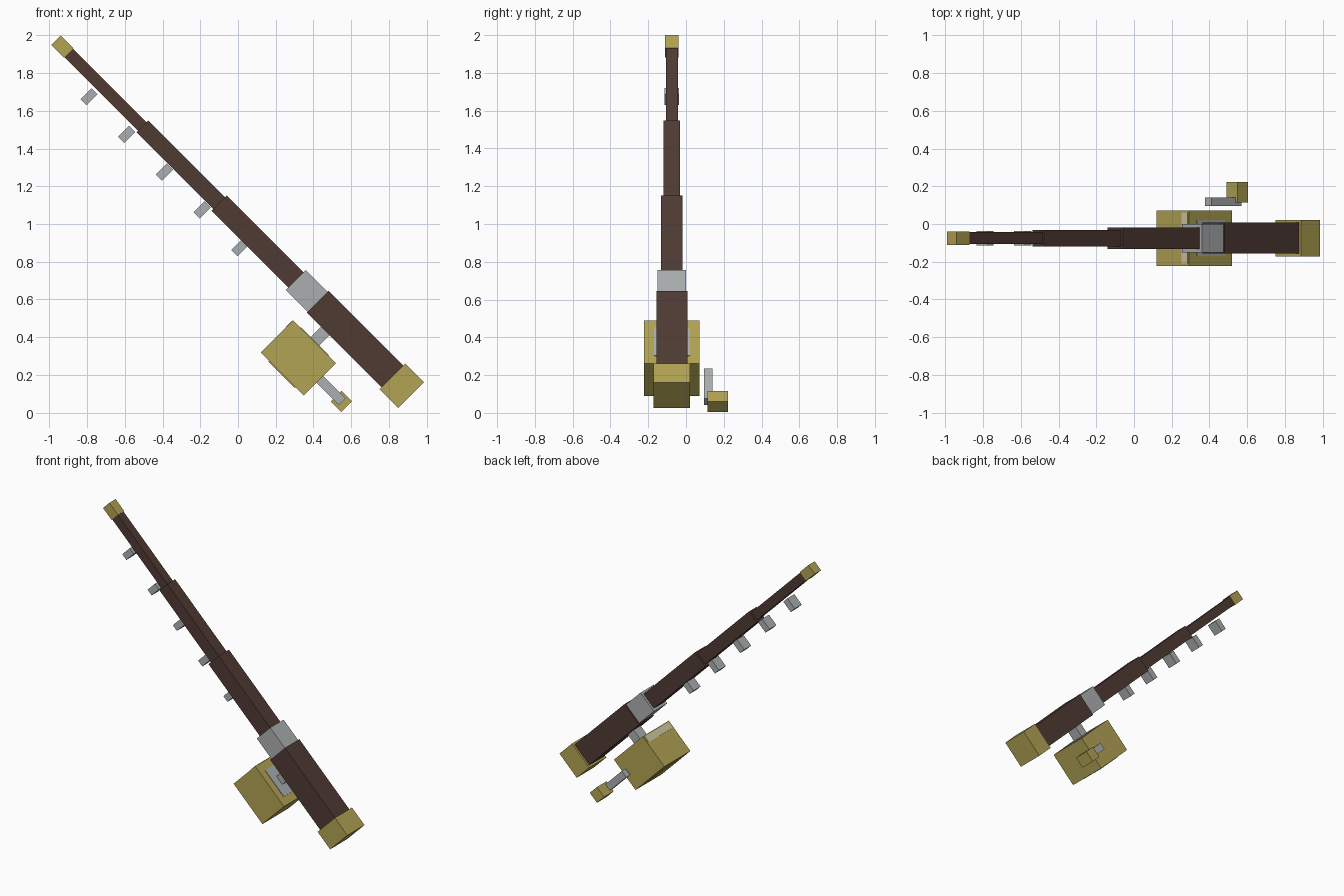
import bpy
from math import pi, sqrt

cube = bpy.data.objects.get("Cube")
if cube:
    bpy.data.objects.remove(cube, do_unlink=True)


def material(name, rgb):
    m = bpy.data.materials.new(name)
    m.use_nodes = True
    m.diffuse_color = (*rgb, 1)
    bsdf = next(n for n in m.node_tree.nodes if n.type == 'BSDF_PRINCIPLED')
    bsdf.inputs["Base Color"].default_value = (*rgb, 1)
    bsdf.inputs["Roughness"].default_value = 0.8
    return m


brass = material("brass", (0.45, 0.37, 0.09))
wood = material("dark_wood", (0.08, 0.043, 0.034))
steel = material("steel", (0.41, 0.43, 0.44))
shine = material("pale_brass", (0.62, 0.59, 0.36))

ROD_Y = -0.075     # centre plane of the rod
ROD_SUM = 1.01     # x + z along the rod axis


def box(name, x, y, z, length, width, depth, mat):
    """Box tilted like the rod: length along it, depth square to it."""
    bpy.ops.mesh.primitive_cube_add(size=1, location=(x, y, z), rotation=(0, pi / 4, 0))
    o = bpy.context.object
    o.name = name
    o.scale = (length, width, depth)
    o.data.materials.append(mat)
    return o


def rod_part(name, x0, x1, thick, mat):
    """Square bar centred on the rod axis between two x positions."""
    x = (x0 + x1) / 2
    box(name, x, ROD_Y, ROD_SUM - x, (x1 - x0) * sqrt(2), thick, thick, mat)


# Rod, stepping thicker from tip to butt
rod_part("tip_cap", -0.965, -0.897, 0.071, brass)
rod_part("tip_section", -0.92, -0.49, 0.063, wood)
rod_part("middle_section", -0.507, -0.09, 0.088, wood)
rod_part("lower_section", -0.10, 0.33, 0.115, wood)
rod_part("collar", 0.307, 0.45, 0.15, steel)
rod_part("handle", 0.422, 0.83, 0.164, wood)
rod_part("butt_cap", 0.818, 0.917, 0.193, brass)

# Line guides spaced below the rod
for i in range(5):
    x = -0.79 + 0.2 * i
    box(f"line_guide_{i + 1}", x, ROD_Y, 0.885 - x, 0.046, 0.078, 0.083, steel)

# Reel body with its post and face plates
box("reel_body", 0.32, ROD_Y, 0.29, 0.322, 0.294, 0.242, brass)
box("reel_post", 0.43, ROD_Y, 0.40, 0.065, 0.08, 0.16, steel)
box("reel_top_plate", 0.405, ROD_Y, 0.375, 0.21, 0.19, 0.009, steel)
box("reel_bottom_plate", 0.234, ROD_Y, 0.204, 0.2, 0.19, 0.009, brass)
box("reel_highlight", 0.27, ROD_Y, 0.468, 0.005, 0.27, 0.045, shine)

# Crank beside the reel
box("crank_arm", 0.473, 0.117, 0.138, 0.225, 0.045, 0.05, steel)
box("crank_knob", 0.548, 0.169, 0.06, 0.08, 0.108, 0.08, brass)
